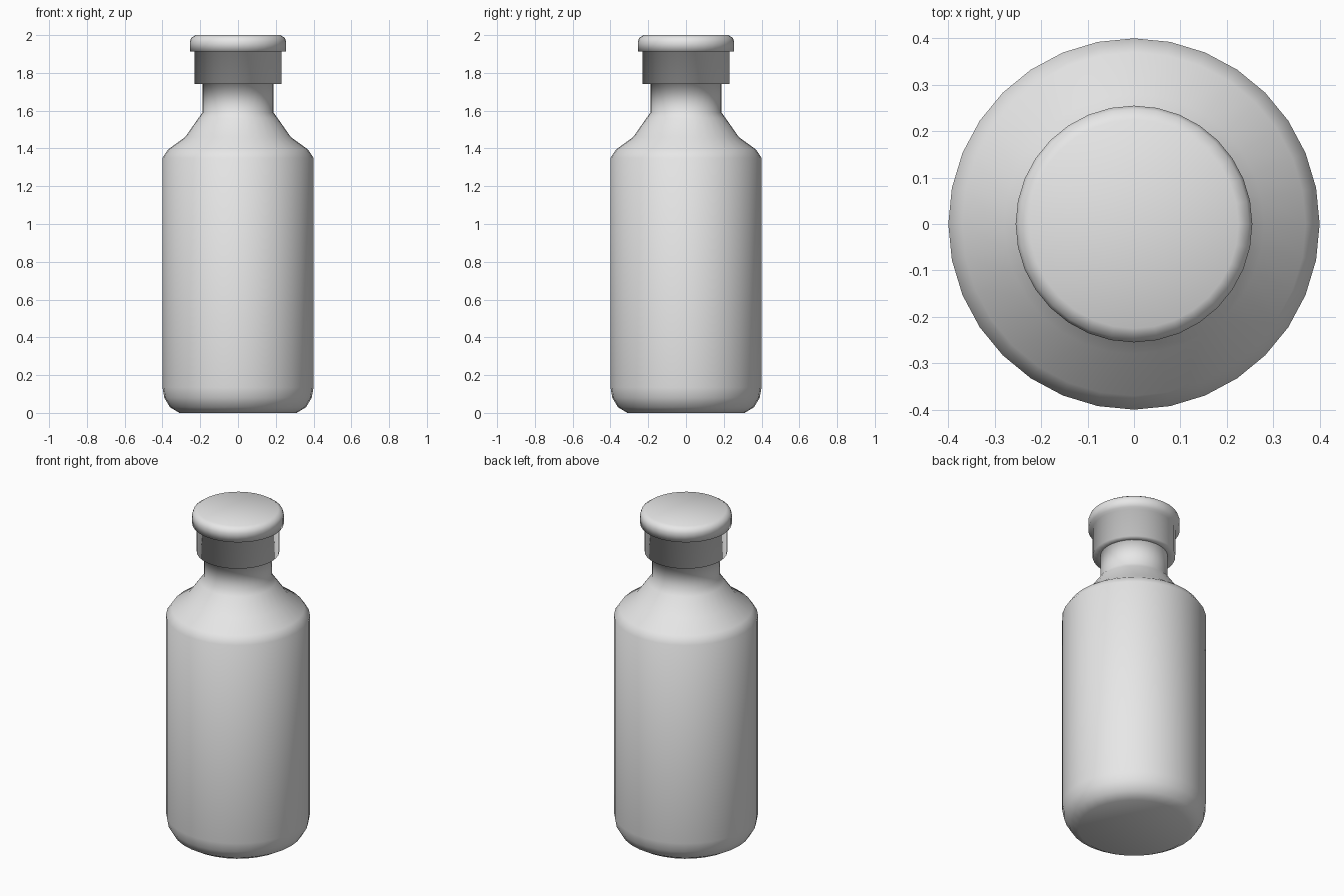
import bpy, bmesh, math

cube = bpy.data.objects.get("Cube")
if cube:
    bpy.data.objects.remove(cube, do_unlink=True)

SIDES = 32

grey = bpy.data.materials.new("plain_grey")
grey.use_nodes = True
grey.diffuse_color = (0.8, 0.8, 0.8, 1)
grey.node_tree.nodes["Principled BSDF"].inputs["Base Color"].default_value = (0.8, 0.8, 0.8, 1)


def lathe(name, profile):
    """Turn a (radius, height) profile around z into a smooth shell."""
    bm = bmesh.new()
    verts = [bm.verts.new((r, 0, z)) for r, z in profile]
    edges = [bm.edges.new(pair) for pair in zip(verts, verts[1:])]
    bmesh.ops.spin(bm, geom=verts + edges, cent=(0, 0, 0), axis=(0, 0, 1),
                   angle=math.tau, steps=SIDES)
    bmesh.ops.remove_doubles(bm, verts=bm.verts, dist=0.0005)
    bmesh.ops.recalc_face_normals(bm, faces=bm.faces)
    # An upright, outward shell has its lowest face pointing down
    lowest = min(bm.faces, key=lambda f: f.calc_center_median().z)
    if lowest.normal.z > 0:
        bmesh.ops.reverse_faces(bm, faces=bm.faces)
    for face in bm.faces:
        face.smooth = True
    mesh = bpy.data.meshes.new(name)
    bm.to_mesh(mesh)
    bm.free()
    mesh.materials.append(grey)
    obj = bpy.data.objects.new(name, mesh)
    bpy.context.collection.objects.link(obj)
    return obj


# Bottle: rounded base, straight wall, sloping shoulder, neck and rim flange
lathe("bottle", [
    (0, 0), (0.31, 0), (0.36, 0.03), (0.39, 0.08), (0.40, 0.135),
    (0.40, 1.35), (0.37, 1.395), (0.28, 1.46), (0.21, 1.56), (0.188, 1.59),
    (0.188, 1.741), (0.225, 1.741), (0.2, 1.76), (0, 1.76),
])

# Stopper: collar under a wider rounded lid
lathe("stopper", [
    (0, 1.74), (0.188, 1.74), (0.23, 1.74), (0.23, 1.913), (0.255, 1.913),
    (0.255, 1.965), (0.248, 1.985), (0.225, 2), (0, 2),
])
